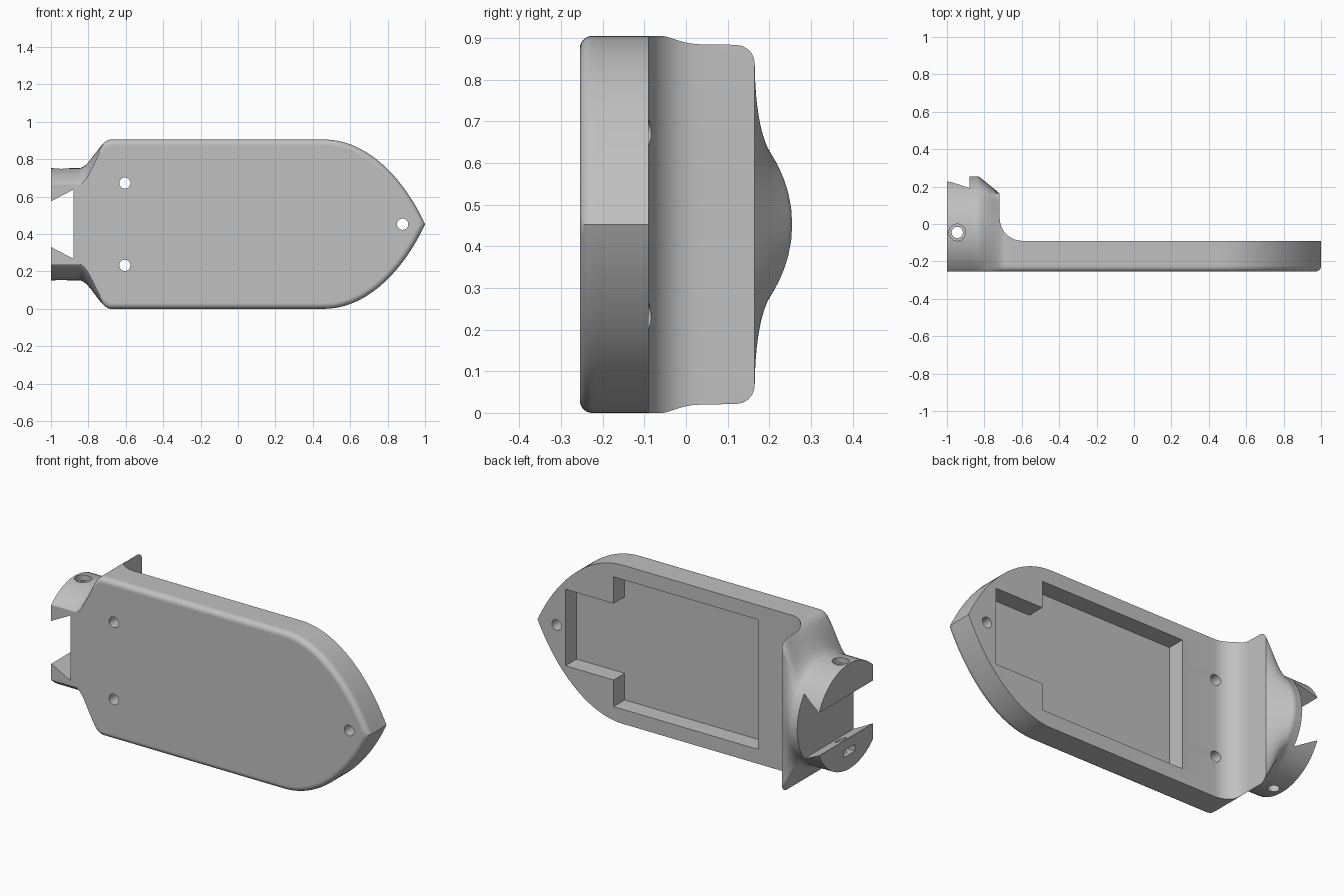
import bpy, bmesh, math
from mathutils import Vector
from mathutils.geometry import interpolate_bezier

cube = bpy.data.objects.get("Cube")
if cube:
    bpy.data.objects.remove(cube, do_unlink=True)

MID = 0.4525            # height of the long axis
FRONT, BACK, PLATE = -0.255, 0.165, -0.09
AXIS, RADIUS = -0.045, 0.30   # neck cylinder
ROUND = 0.03
WALL = -0.72

grey = bpy.data.materials.new("plain_grey")
grey.use_nodes = True
grey.diffuse_color = (0.53, 0.53, 0.53, 1)
grey.node_tree.nodes["Principled BSDF"].inputs["Base Color"].default_value = (0.53, 0.53, 0.53, 1)


def finish(bm, name):
    bmesh.ops.recalc_face_normals(bm, faces=bm.faces)
    mesh = bpy.data.meshes.new(name)
    bm.to_mesh(mesh)
    bm.free()
    mesh.materials.append(grey)
    obj = bpy.data.objects.new(name, mesh)
    bpy.context.collection.objects.link(obj)
    return obj


def smoothstep(a, b, x):
    t = min(1, max(0, (x - a) / (b - a)))
    return t * t * (3 - 2 * t)


def shoulder(x):
    return smoothstep(-0.85, -0.68, x)


def half_height(x):
    return RADIUS + (MID - RADIUS) * shoulder(x)


# Square path shared by every cross-section, denser near its corners
N = 12
steps = [math.sin(math.pi / 2 * i / N) for i in range(-N, N)]
square = ([(s, -1) for s in steps] + [(1, v) for v in steps]
          + [(-s, 1) for s in steps] + [(-1, -v) for v in steps])


def rounding(r, dist):
    return r - math.sqrt(max(0, r * r - (r - dist) ** 2)) if dist < r else 0


def plate_ring(x, h, back, back_round=0, nx=0, nz=1):
    ring = []
    for s, v in square:
        y = FRONT + (back - FRONT) * (v + 1) / 2
        d = rounding(ROUND, y - FRONT) + rounding(back_round, back - y)
        if h == 0:
            ring.append(Vector((x - d / nx, y, MID)))
        else:
            ring.append(Vector((x - d * nx, y, MID + s * (h - d * nz))))
    return ring


def neck_ring(x):
    wall = plate_ring(x, half_height(WALL), BACK, 0.045)
    t_z = shoulder(x) / shoulder(WALL)
    t_y = min(1, max(0, (x + 0.83) / 0.11))
    ring = []
    for (s, v), w in zip(square, wall):
        n = math.hypot(s, v)
        y = max(FRONT, AXIS + RADIUS * v / n)
        z = MID + RADIUS * s / n
        ring.append(Vector((x, y + (w.y - y) * t_y, z + (w.z - z) * t_z)))
    return ring


# Body: neck, flared shoulder, fillet and pointed plate in one loft
rings = [neck_ring(-1), neck_ring(-0.87)]
rings += [neck_ring(-0.85 + 0.13 * i / 16) for i in range(17)]
for i in range(13):
    a = math.pi / 2 * i / 12
    x = WALL + 0.002 + 0.12 * (1 - math.cos(a))
    rings.append(plate_ring(x, half_height(x), PLATE + 0.12 * (1 - math.sin(a))))
nose = interpolate_bezier(Vector((0.46, MID)), Vector((0.70, MID)),
                          Vector((0.895, 0.23)), Vector((1, 0)), 25)
for i, p in enumerate(nose):
    t = (nose[min(i + 1, 24)] - nose[max(i - 1, 0)]).normalized()
    h = 0 if i == 24 else p.y
    rings.append(plate_ring(p.x, h, PLATE, 0, -t.y, t.x))

bm = bmesh.new()
loops = [[bm.verts.new(p) for p in ring] for ring in rings]
for a, b in zip(loops, loops[1:]):
    for i in range(len(a)):
        j = (i + 1) % len(a)
        bm.faces.new((a[i], a[j], b[j], b[i]))
bm.faces.new(loops[0])
bmesh.ops.remove_doubles(bm, verts=bm.verts, dist=0.00002)
body = finish(bm, "mount_body")


# Cutters
def prism(name, points, y0, y1):
    bm = bmesh.new()
    face = bm.faces.new([bm.verts.new((x, y0, z)) for x, z in points])
    top = bmesh.ops.extrude_face_region(bm, geom=[face])["geom"]
    bmesh.ops.translate(bm, vec=(0, y1 - y0, 0),
                        verts=[g for g in top if isinstance(g, bmesh.types.BMVert)])
    return finish(bm, name)


def drill(name, centre, radius, depth, along_y):
    bm = bmesh.new()
    bmesh.ops.create_cone(bm, cap_ends=True, segments=32, radius1=radius,
                          radius2=radius, depth=depth)
    obj = finish(bm, name)
    obj.location = centre
    if along_y:
        obj.rotation_euler.x = math.pi / 2
    return obj


def mirrored(half):
    return ([(x, MID + z) for x, z in half]
            + [(x, MID - z) for x, z in reversed(half)])


cutters = [
    prism("pocket_cutter", mirrored([(-0.39, 0.37), (0.52, 0.37), (0.52, 0.218),
                                     (0.823, 0.218)]), -0.19, 0.1),
    prism("dovetail_cutter", mirrored([(-1.1, 0.07), (-0.88, 0.185)]), -0.5, 0.5),
    prism("nut_slot_cutter", [(-1.1, 0.235), (-0.895, 0.235), (-0.895, 0.272),
                              (-1.1, 0.272)], AXIS - 0.05, AXIS + 0.05),
    drill("clamp_hole_cutter", (-0.945, AXIS, MID), 0.03, 1, False),
    drill("counterbore_cutter", (-0.945, AXIS, 0.82), 0.045, 0.2, False),
]
for x, z in ((-0.605, MID + 0.22), (-0.605, MID - 0.22), (0.88, MID)):
    cutters.append(drill("screw_hole_cutter", (x, 0, z), 0.03, 1, True))

bpy.context.view_layer.objects.active = body
body.select_set(True)
for cutter in cutters:
    cutter.hide_render = True
    mod = body.modifiers.new(cutter.name, "BOOLEAN")
    mod.operation = "DIFFERENCE"
    mod.solver = "EXACT"
    mod.object = cutter
    bpy.ops.object.modifier_apply(modifier=mod.name)
    bpy.data.objects.remove(cutter, do_unlink=True)

bpy.ops.object.shade_smooth_by_angle(angle=math.radians(30))
